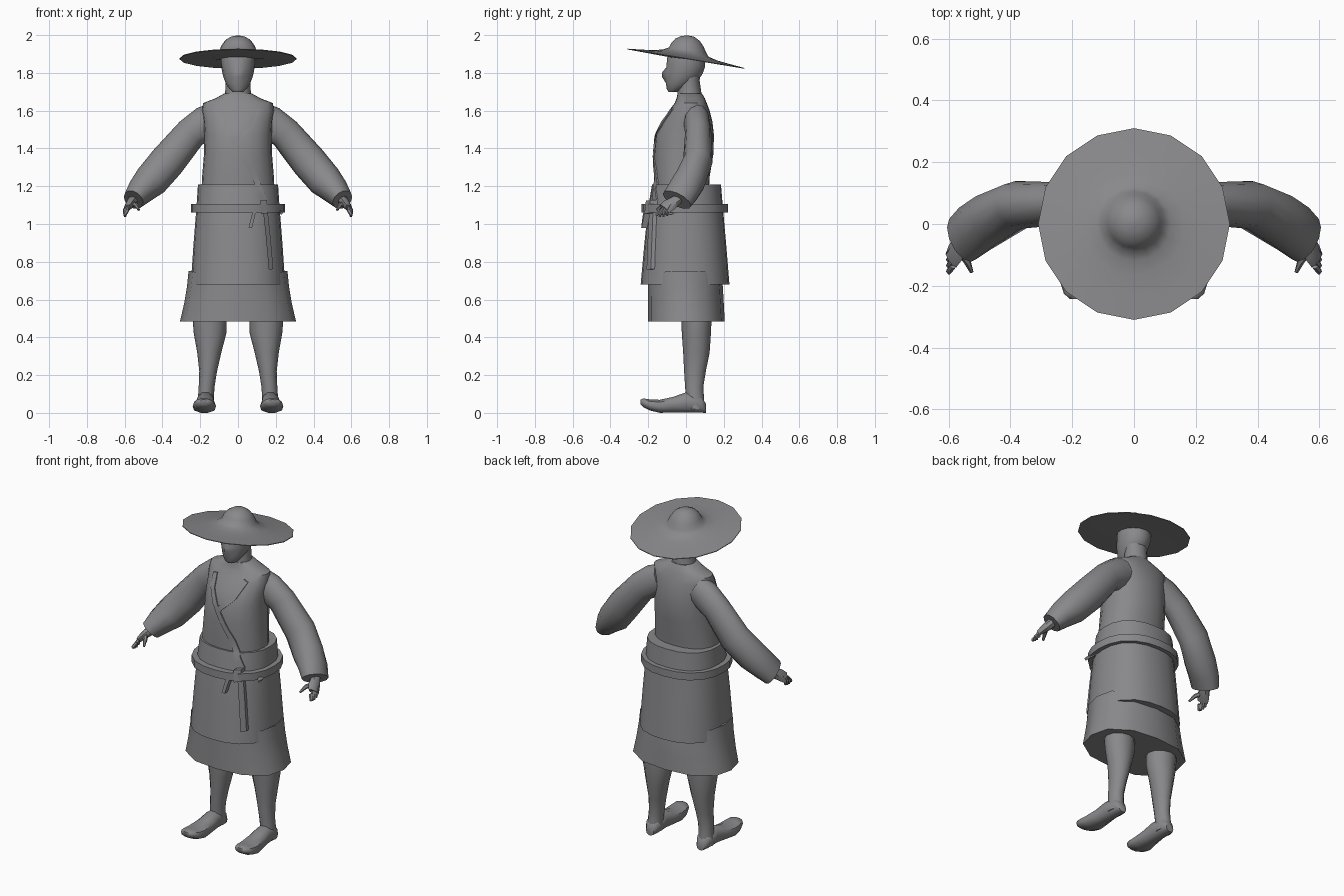
import bpy, bmesh, math
from mathutils import Vector
from mathutils.bvhtree import BVHTree

if "Cube" in bpy.data.objects:
    bpy.data.objects.remove(bpy.data.objects["Cube"])

grey = bpy.data.materials.new("plain_grey")
grey.diffuse_color = (0.25, 0.25, 0.26, 1)
grey.use_nodes = True
grey.node_tree.nodes["Principled BSDF"].inputs["Base Color"].default_value = grey.diffuse_color


def ring(c, u, v, n, p=2.0):
    """Superellipse ring around c, spanned by the vectors u and v."""
    pts = []
    for i in range(n):
        a = 2 * math.pi * i / n
        ca, sa = math.cos(a), math.sin(a)
        f = (abs(ca) ** p + abs(sa) ** p) ** (-1 / p)
        pts.append(Vector(c) + Vector(u) * ca * f + Vector(v) * sa * f)
    return pts


def loft(name, rings, caps=(True, True), closed=True, angle=40):
    bm = bmesh.new()
    rows = [[bm.verts.new(p) for p in r] for r in rings]
    n = len(rows[0])
    for a, b in zip(rows, rows[1:]):
        for i in range(n if closed else n - 1):
            j = (i + 1) % n
            bm.faces.new((a[i], a[j], b[j], b[i]))
    if caps[0]:
        bm.faces.new(rows[0][::-1])
    if caps[1]:
        bm.faces.new(rows[-1])
    bmesh.ops.recalc_face_normals(bm, faces=bm.faces)
    me = bpy.data.meshes.new(name)
    bm.to_mesh(me)
    bm.free()
    me.materials.append(grey)
    ob = bpy.data.objects.new(name, me)
    bpy.context.collection.objects.link(ob)
    bpy.ops.object.select_all(action='DESELECT')
    bpy.context.view_layer.objects.active = ob
    ob.select_set(True)
    bpy.ops.object.shade_smooth_by_angle(angle=math.radians(angle))
    return ob


def stack(name, rows, n=16, p=2.0, cx=0, **kw):
    """Loft of level rings: (z, half width, front y, back y[, centre x])."""
    rings = []
    for r in rows:
        x = r[4] if len(r) > 4 else cx
        rings.append(ring((x, (r[2] + r[3]) / 2, r[0]), (r[1], 0, 0),
                          (0, (r[3] - r[2]) / 2, 0), n, p))
    return loft(name, rings, **kw)


def tube(name, rows, side=1, n=10, **kw):
    """Loft along a path: (x, y, z, radius across, radius in depth)."""
    pts = [Vector(r[:3]) for r in rows]
    rings = []
    for i, r in enumerate(rows):
        t = (pts[min(i + 1, len(pts) - 1)] - pts[max(i - 1, 0)]).normalized()
        u = Vector((0, 1, 0)).cross(t).normalized()
        v = t.cross(u)
        rings.append([Vector((q.x * side, q.y, q.z))
                      for q in ring(pts[i], u * r[3], v * r[4], n)])
    return loft(name, rings, **kw)


# Robe body, skirt layers and belt
torso = stack("robe_torso", [
    (1.15, .195, -.17, .12), (1.25, .19, -.17, .125), (1.37, .18, -.17, .145),
    (1.47, .178, -.16, .148), (1.54, .182, -.13, .14), (1.60, .19, -.09, .125),
    (1.64, .185, -.06, .11), (1.665, .12, -.05, .10), (1.69, .075, -.045, .085)],
    n=20, p=2.3)
skirt = stack("overskirt", [(1.21, .212, -.18, .185), (1.09, .22, -.20, .195),
                            (.90, .235, -.22, .212), (.68, .25, -.24, .23)],
              n=20, p=2.4, angle=50)
low = stack("underskirt", [(.70, .262, -.20, .19), (.67, .27, -.20, .195),
                           (.58, .285, -.20, .20), (.485, .307, -.20, .205)],
            n=12, p=2.5, angle=50)
for v in low.data.vertices:          # peaked top edge at the hips
    if v.co.z > .69 and abs(v.co.x) > .2:
        v.co.z += .05
stack("belt", [(1.06, .215, -.19, .18), (1.06, .248, -.235, .222),
               (1.105, .248, -.235, .222), (1.105, .215, -.19, .18)],
      n=20, p=2.3, caps=(False, False), angle=30)

# Neck and head
stack("neck", [(1.64, .078, -.05, .09), (1.69, .068, -.045, .082),
               (1.76, .066, -.04, .072), (1.82, .07, -.04, .08)], n=12)
head = stack("head", [
    (1.70, .028, -.093, -.045), (1.715, .045, -.102, -.01), (1.745, .065, -.106, .04),
    (1.78, .078, -.108, .078), (1.80, .083, -.108, .09), (1.83, .088, -.104, .10),
    (1.88, .09, -.10, .10), (1.90, .085, -.09, .085)], n=16)
for v in head.data.vertices:         # nose ridge
    if abs(v.co.x) < .008 and v.co.y < 0 and 1.76 < v.co.z < 1.81:
        v.co.y -= .02

# Hat: thin tilted disc with a rounded crown
hat_rows = [(.31, 0), (.23, .008), (.165, .016), (.12, .028), (.098, .045),
            (.085, .072), (.065, .098), (.035, .116), (.006, .121)]


def hat_ring(r, h, drop=0):
    cy = .008 if r < .12 else 0
    tilt = .165 * min(1, r / .12)
    return [Vector((r * math.cos(a), cy + r * math.sin(a),
                    1.877 + h - drop - tilt * r * math.sin(a)))
            for a in (i * math.pi / 8 for i in range(16))]


loft("straw_hat", [hat_ring(.07, -.005), hat_ring(.31, -.004)]
     + [hat_ring(*q) for q in hat_rows], angle=60)

# Arms, hands, legs and feet on both sides
for s, tag in ((1, "left"), (-1, "right")):
    tube(tag + "_sleeve", [
        (.12, .055, 1.56, .085, .065), (.17, .058, 1.535, .092, .07),
        (.25, .065, 1.48, .085, .07), (.375, .062, 1.33, .095, .078),
        (.46, .02, 1.23, .092, .086), (.515, -.015, 1.175, .075, .088),
        (.553, -.048, 1.128, .058, .085)], s, n=12, angle=50)
    tube(tag + "_hand", [
        (.545, -.03, 1.14, .026, .026), (.56, -.06, 1.118, .027, .03),
        (.575, -.09, 1.10, .022, .04), (.59, -.115, 1.08, .015, .036)], s, n=8)
    for k in range(4):
        d = (k - 1.5) * .019
        tube(tag + "_finger_%d" % (k + 1), [
            (.586, -.108 + d, 1.088 + d * .5, .011, .011),
            (.599, -.125 + d, 1.062 + d * .4, .010, .009),
            (.598, -.130 + d, 1.035 + abs(d) * .3, .006, .006)], s, n=6)
    tube(tag + "_thumb", [
        (.565, -.085, 1.11, .015, .015), (.54, -.12, 1.10, .012, .012),
        (.525, -.155, 1.075, .006, .007)], s, n=6)
    stack(tag + "_leg", [
        (.02, .044, .0, .10, .172 * s), (.08, .042, .0, .095, .17 * s),
        (.14, .042, -.005, .092, .166 * s), (.22, .047, -.01, .105, .158 * s),
        (.32, .064, -.015, .125, .152 * s), (.42, .086, -.022, .132, .148 * s),
        (.49, .09, -.025, .135, .15 * s), (.55, .09, -.03, .135, .15 * s)], n=12)
    foot = []
    for y, w, lo, hi, x in ((.105, .025, .0, .05, .17), (.08, .042, .0, .09, .171),
                            (.0, .045, .0, .11, .172), (-.07, .052, .0, .085, .174),
                            (-.14, .062, .0, .07, .178), (-.19, .058, .012, .072, .18),
                            (-.225, .045, .03, .077, .182), (-.242, .025, .045, .07, .183)):
        foot.append(ring((x * s, y, (lo + hi) / 2), (w, 0, 0),
                         (0, 0, (hi - lo) / 2), 10, 2.6))
    loft(tag + "_foot", foot, angle=50)

# Trims and sash tails laid over the front of the robe
deps = bpy.context.evaluated_depsgraph_get()
trees = [BVHTree.FromObject(o, deps) for o in (torso, skirt)]


def front_y(x, z):
    ys = [t.ray_cast(Vector((x, -2, z)), Vector((0, 1, 0)))[0] for t in trees]
    return min([h.y for h in ys if h] or [-.1])


def strip(name, path, w, lift=.007, steps=5):
    pts = []
    for a, b in zip(path, path[1:]):
        for k in range(steps):
            pts.append(Vector(a).lerp(Vector(b), k / steps))
    pts.append(Vector(path[-1]))
    rings = []
    for i, p in enumerate(pts):
        t = (pts[min(i + 1, len(pts) - 1)] - pts[max(i - 1, 0)]).normalized()
        e = [p + Vector((-t.y, t.x)) * w / 2 * k for k in (-1, 1)]
        f = [Vector((q.x, front_y(q.x, q.y) - lift, q.y)) for q in e]
        back = Vector((0, lift + .004, 0))
        rings.append([f[0], f[1], f[1] + back, f[0] + back])
    loft(name, rings, angle=30)


strip("collar_long", [(-.10, 1.61), (-.085, 1.54), (-.02, 1.43), (.08, 1.27), (.14, 1.12)], .03)
strip("collar_short", [(.105, 1.61), (.065, 1.52), (-.015, 1.44)], .03)
strip("sash_knot", [(.135, 1.125), (.14, 1.055)], .035, .04)
strip("sash_tail_long", [(.145, 1.07), (.16, .93), (.175, .76)], .024, .02)
strip("sash_tail_left", [(.13, 1.09), (.085, 1.06), (.065, .98)], .018, .03)
strip("sash_tail_right", [(.15, 1.10), (.20, 1.08), (.235, 1.055)], .016, .04, 3)
